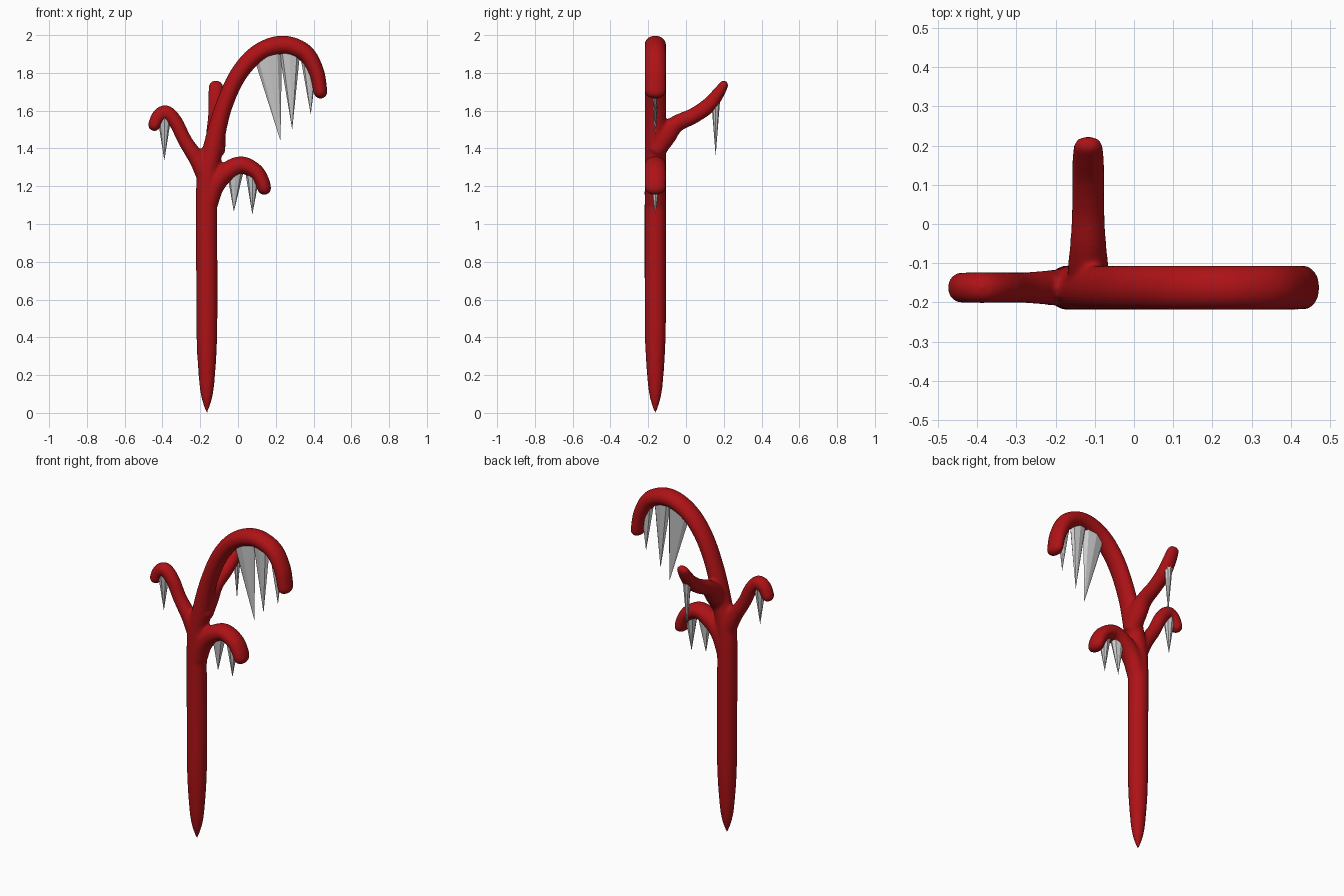
import bpy, bmesh, math
from mathutils import Vector

cube = bpy.data.objects.get("Cube")
if cube:
    bpy.data.objects.remove(cube, do_unlink=True)

PLANE_Y = -0.1625   # plane shared by the trunk and the side branches
SIDES = 24


def make_material(name, color):
    mat = bpy.data.materials.new(name)
    mat.use_nodes = True
    mat.diffuse_color = color
    bsdf = mat.node_tree.nodes["Principled BSDF"]
    bsdf.inputs["Base Color"].default_value = color
    return mat


def smooth_path(points, steps=8):
    """Catmull-Rom interpolation of (u, z, in-plane radius, side radius)."""
    pts = [Vector(p) for p in points]
    pts = [2 * pts[0] - pts[1]] + pts + [2 * pts[-1] - pts[-2]]
    out = []
    for a, b, c, d in zip(pts, pts[1:], pts[2:], pts[3:]):
        for i in range(steps):
            t = i / steps
            out.append(0.5 * (2 * b + (c - a) * t + (2 * a - 5 * b + 4 * c - d) * t ** 2
                              + (3 * b - a - 3 * c + d) * t ** 3))
    return out + [pts[-2]]


def sweep(bm, points, place, side):
    """Elliptical tube along a planar path, with a rounded far end."""
    path = smooth_path(points)
    stations = []
    for i, p in enumerate(path):
        before, after = path[max(i - 1, 0)], path[min(i + 1, len(path) - 1)]
        tangent = (place(after.x, after.y) - place(before.x, before.y)).normalized()
        stations.append((place(p.x, p.y), tangent, p.z, p.w))
    center, tangent, r, w = stations[-1]
    for k in range(1, 7):
        a = k * math.radians(14)
        stations.append((center + tangent * r * math.sin(a), tangent,
                         r * math.cos(a), w * math.cos(a)))
    rings = []
    for center, tangent, r, w in stations:
        normal = tangent.cross(side)
        ring = []
        for k in range(SIDES):
            a = 2 * math.pi * k / SIDES
            ring.append(bm.verts.new(center + normal * r * math.cos(a) + side * w * math.sin(a)))
        rings.append(ring)
    for low, high in zip(rings, rings[1:]):
        for k in range(SIDES):
            n = (k + 1) % SIDES
            bm.faces.new((low[k], low[n], high[n], high[k]))
    bm.faces.new(rings[0])
    bm.faces.new(rings[-1])


def add_object(name, bm):
    bmesh.ops.recalc_face_normals(bm, faces=bm.faces)
    mesh = bpy.data.meshes.new(name)
    bm.to_mesh(mesh)
    bm.free()
    obj = bpy.data.objects.new(name, mesh)
    bpy.context.collection.objects.link(obj)
    return obj


# Pointed trunk that flows into the large arched branch
trunk = [(-.165, 0, .006, .006), (-.165, .09, .031, .031), (-.165, .2, .044, .044),
         (-.165, .4, .055, .055), (-.165, .7, .057, .057), (-.165, 1.2, .057, .057),
         (-.132, 1.4, .054, .057), (-.083, 1.6, .046, .057), (-.005, 1.78, .046, .057),
         (.1, 1.9, .048, .057), (.23, 1.948, .05, .057), (.35, 1.91, .047, .057),
         (.413, 1.81, .042, .057), (.437, 1.7, .037, .056)]
# Small right branch, low left branch and rear branch
right_branch = [(-.165, 1.24, .05, .05), (-.215, 1.34, .044, .045), (-.28, 1.44, .038, .04),
                (-.33, 1.54, .038, .04), (-.38, 1.59, .039, .04), (-.42, 1.57, .038, .04),
                (-.443, 1.525, .034, .039)]
left_branch = [(-.155, 1.11, .05, .055), (-.125, 1.2, .052, .057), (-.07, 1.268, .052, .057),
               (.015, 1.312, .047, .057), (.09, 1.28, .043, .057), (.125, 1.23, .04, .057),
               (.139, 1.19, .037, .056)]
rear_branch = [(-.165, 1.38, .05, .05), (-.11, 1.47, .06, .052), (-.05, 1.53, .046, .046),
               (.04, 1.573, .042, .042), (.12, 1.628, .041, .042), (.17, 1.69, .033, .041),
               (.2, 1.735, .025, .037)]

bm = bmesh.new()
for points in (trunk, right_branch, left_branch):
    sweep(bm, points, lambda u, z: Vector((u, PLANE_Y, z)), Vector((0, 1, 0)))
sweep(bm, rear_branch, lambda u, z: Vector((-.117, u, z)), Vector((1, 0, 0)))
tree = add_object("branched_trunk", bm)
tree.data.materials.append(make_material("deep_red", (.42, .006, .008, 1)))

# Fuse the tubes and soften the joints
remesh = tree.modifiers.new("fuse", 'REMESH')
remesh.mode = 'VOXEL'
remesh.voxel_size = .009
remesh.use_smooth_shade = True
soften = tree.modifiers.new("soften", 'SMOOTH')
soften.factor = .5
soften.iterations = 8


def icicle(name, x, y, top, rx, ry, tip_x, tip_z):
    """Hanging spike with an elliptical top and an offset tip."""
    bm = bmesh.new()
    tip = bm.verts.new((tip_x, y, tip_z))
    ring = []
    for k in range(8):
        a = math.tau * k / 8
        ring.append(bm.verts.new((x + rx * math.cos(a), y + ry * math.sin(a), top)))
    bm.faces.new(ring)
    for k in range(8):
        bm.faces.new((ring[k], ring[(k + 1) % 8], tip))
    add_object(name, bm)


# Icicles under each branch
icicle("arch_icicle_long", .155, PLANE_Y, 1.9, .077, .03, .225, 1.44)
icicle("arch_icicle_middle", .273, PLANE_Y, 1.92, .057, .028, .287, 1.5)
icicle("arch_icicle_short", .378, PLANE_Y, 1.87, .045, .026, .385, 1.58)
icicle("right_icicle", -.39, PLANE_Y, 1.57, .037, .03, -.39, 1.335)
icicle("left_icicle_inner", -.015, PLANE_Y, 1.28, .045, .032, -.022, 1.065)
icicle("left_icicle_outer", .078, PLANE_Y, 1.26, .037, .032, .076, 1.05)
icicle("rear_icicle", -.117, .157, 1.65, .025, .023, -.117, 1.36)
